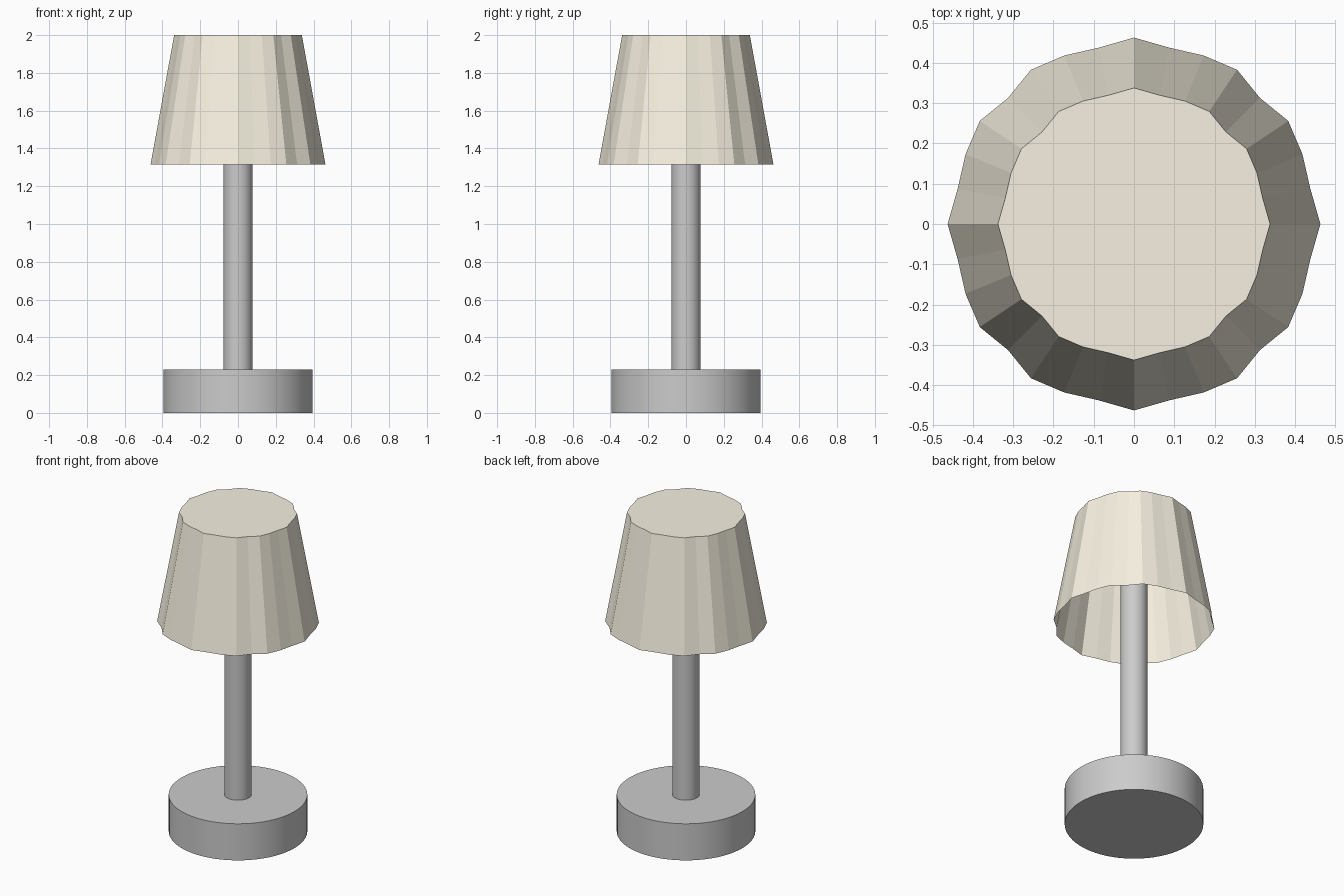
import bpy, bmesh, math

if "Cube" in bpy.data.objects:
    bpy.data.objects.remove(bpy.data.objects["Cube"])


def cylinder(name, radius, z0, z1, sides):
    bpy.ops.mesh.primitive_cylinder_add(vertices=sides, radius=radius, depth=z1 - z0,
                                        location=(0, 0, (z0 + z1) / 2))
    ob = bpy.context.object
    ob.name = name
    bpy.ops.object.shade_smooth_by_angle(angle=math.radians(30))
    return ob


# Base disc and stem, the stem running up inside the shade
cylinder("base", 0.395, 0.0, 0.23, 64)
cylinder("stem", 0.077, 0.23, 1.99, 32)

# Pleated shade: one quarter of radii repeated around, closed top, open bottom
QUARTER = [0.463, 0.4466, 0.4528, 0.4607, 0.4426, 0.4607, 0.4528, 0.4466]
N = len(QUARTER) * 4


def ring(bm, z, scale):
    verts = []
    for i in range(N):
        a = 2 * math.pi * i / N
        r = QUARTER[i % len(QUARTER)] * scale
        verts.append(bm.verts.new((r * math.cos(a), r * math.sin(a), z)))
    return verts


bm = bmesh.new()
low = ring(bm, 1.315, 1.0)
top = ring(bm, 2.0, 0.73)
for i in range(N):
    j = (i + 1) % N
    bm.faces.new((low[i], low[j], top[j], top[i]))
bm.faces.new(top)
mesh = bpy.data.meshes.new("shade")
bm.to_mesh(mesh)
bm.free()
shade = bpy.data.objects.new("shade", mesh)
bpy.context.collection.objects.link(shade)

# Cream fabric
cream = bpy.data.materials.new("cream_fabric")
cream.diffuse_color = (0.93, 0.88, 0.75, 1)
cream.use_nodes = True
cream.node_tree.nodes["Principled BSDF"].inputs["Base Color"].default_value = cream.diffuse_color
mesh.materials.append(cream)
